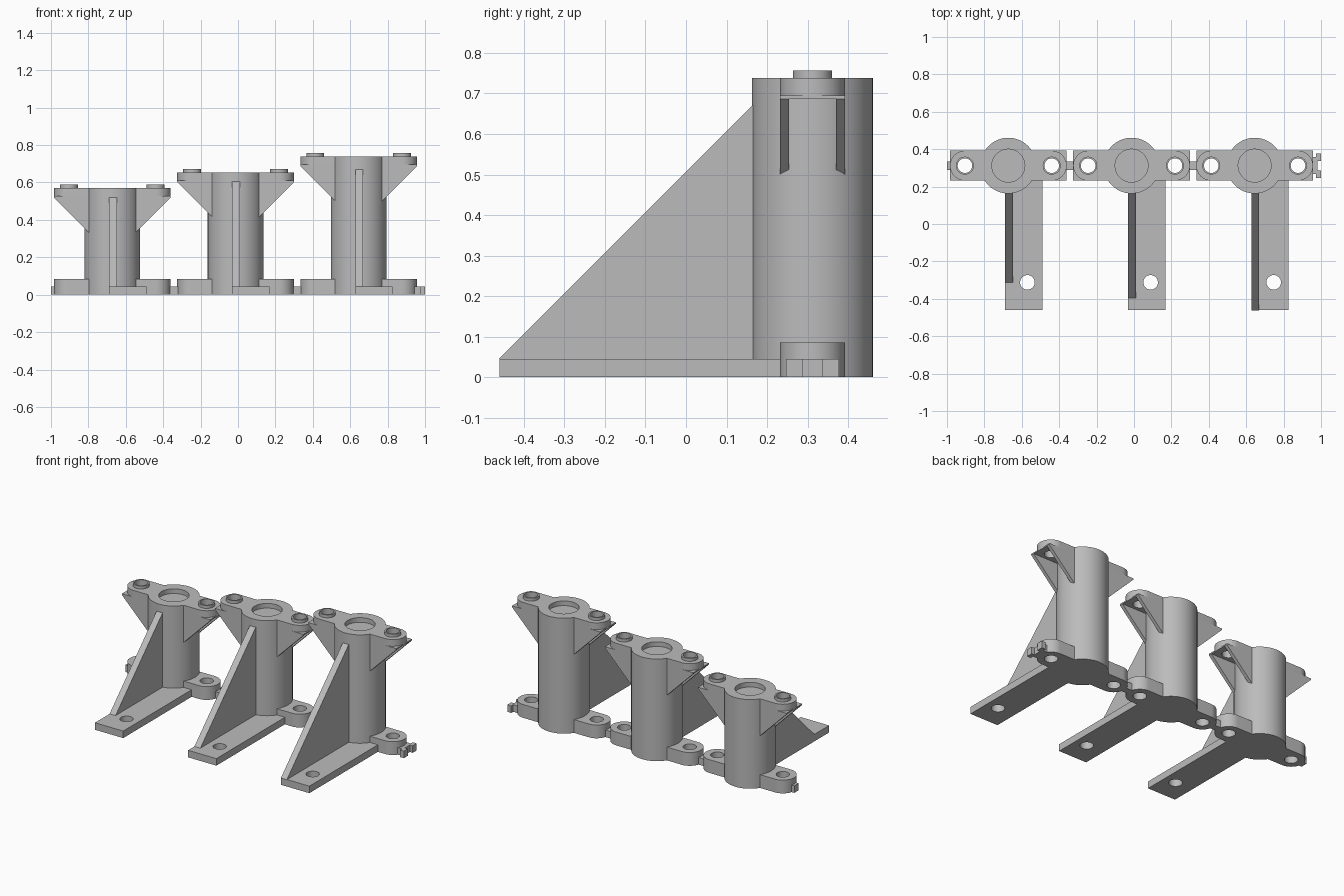
import bpy, bmesh, math
from mathutils import Matrix, Vector

cube = bpy.data.objects.get("Cube")
if cube:
    bpy.data.objects.remove(cube, do_unlink=True)

grey = bpy.data.materials.new("plain grey")
grey.use_nodes = True
COLOUR = (0.5, 0.5, 0.5, 1)
grey.diffuse_color = COLOUR
grey.node_tree.nodes["Principled BSDF"].inputs["Base Color"].default_value = COLOUR

COLUMN_Y = 0.312
COLUMN_R = 0.149
LUG_X, LUG_R, HOLE_R = 0.232, 0.08, 0.039
FOOT_TOP = 0.045
FRONT = -0.46


def finish(name, bm, matrix):
    bmesh.ops.remove_doubles(bm, verts=bm.verts, dist=1e-5)
    bm.transform(matrix)
    bmesh.ops.recalc_face_normals(bm, faces=bm.faces)
    mesh = bpy.data.meshes.new(name)
    bm.to_mesh(mesh)
    bm.free()
    mesh.materials.append(grey)
    obj = bpy.data.objects.new(name, mesh)
    bpy.context.collection.objects.link(obj)
    bpy.ops.object.select_all(action='DESELECT')
    obj.select_set(True)
    bpy.context.view_layer.objects.active = obj
    bpy.ops.object.shade_smooth_by_angle(angle=math.radians(30))
    return obj


def arc(cx, cy, r, start=0, end=360, n=40):
    steps = n if end - start == 360 else n + 1
    angles = [math.radians(start + (end - start) * i / n) for i in range(steps)]
    return [(cx + r * math.cos(a), cy + r * math.sin(a)) for a in angles]


def rect(x0, y0, x1, y1):
    return [(x0, y0), (x1, y0), (x1, y1), (x0, y1)]


def plate(name, outline, z0, z1, matrix, holes=()):
    """Flat outline with optional holes, extruded from z0 to z1."""
    bm = bmesh.new()
    for loop in (outline, *holes):
        verts = [bm.verts.new((x, y, z0)) for x, y in loop]
        for a, b in zip(verts, verts[1:] + verts[:1]):
            bm.edges.new((a, b))
    bmesh.ops.triangle_fill(bm, edges=bm.edges[:], use_beauty=True, normal=(0, 0, 1))
    out = bmesh.ops.extrude_face_region(bm, geom=bm.faces[:], use_keep_orig=True)
    moved = [g for g in out["geom"] if isinstance(g, bmesh.types.BMVert)]
    bmesh.ops.translate(bm, verts=moved, vec=(0, 0, z1 - z0))
    return finish(name, bm, matrix)


def lathe(name, profile, matrix):
    bm = bmesh.new()
    verts = [bm.verts.new((r, 0, z)) for r, z in profile]
    edges = [bm.edges.new(p) for p in zip(verts, verts[1:])]
    bmesh.ops.spin(bm, geom=verts + edges, axis=(0, 0, 1), cent=(0, 0, 0),
                   angle=math.tau, steps=72, use_duplicate=False)
    return finish(name, bm, matrix)


def build_stand(label, x, height, rib_top):
    place = Matrix.Translation((x, COLUMN_Y, 0))

    # Column with a shallow round seat in its top
    lathe(label + "_column", [(0, 0), (COLUMN_R, 0), (COLUMN_R, height),
                              (0.088, height), (0.088, height - 0.03),
                              (0, height - 0.03)], place)

    # Lugs on both sides, at the base and at the top
    flange = height - 0.043
    shelf = flange - 0.008
    lug = [(0.115, -LUG_R)] + arc(LUG_X, 0, LUG_R, -90, 90) + [(0.115, LUG_R)]
    hole = arc(LUG_X, 0, HOLE_R)
    tip = LUG_X + LUG_R
    for side, turn in (("left", 0), ("right", math.pi)):
        m = place @ Matrix.Rotation(turn, 4, 'Z')
        part = f"{label}_{side}_"
        plate(part + "base_lug", lug, 0, 0.085, m, [hole])
        plate(part + "top_lug", lug, flange, height, m, [hole])
        plate(part + "boss", arc(LUG_X, 0, 0.048), height, height + 0.019, m, [hole])
        plate(part + "shelf", rect(0.115, -LUG_R, tip, LUG_R), shelf, flange, m, [hole])
        # Pair of triangular gussets under the shelf
        upright = m @ Matrix.Rotation(math.pi / 2, 4, 'X')
        triangle = [(0.115, shelf), (tip, shelf), (0.115, shelf - tip + 0.115)]
        for end, y in (("front", LUG_R - 0.022), ("back", -LUG_R)):
            plate(part + end + "_gusset", triangle, y, y + 0.022, upright)

    # Foot plate with a screw hole
    front = FRONT - COLUMN_Y
    plate(label + "_foot", rect(-0.018, front, 0.182, 0), 0, FOOT_TOP, place,
          [arc(0.102, front + 0.148, HOLE_R)])

    # Sloping rib from the foot to the column, drawn in the y-z plane
    back = -0.12
    wall = -COLUMN_R
    start = wall - (rib_top - FOOT_TOP)
    side_on = Matrix(((0, 0, 1, 0), (1, 0, 0, 0), (0, 1, 0, 0), (0, 0, 0, 1)))
    plate(label + "_rib", [(start, FOOT_TOP), (back, FOOT_TOP), (back, rib_top),
                           (wall, rib_top)], -0.018, 0.024, place @ side_on)

    # Tongue that links to the neighbouring stand
    plate(label + "_link_tongue", rect(-0.328, -0.022, -0.3, 0.022), 0, FOOT_TOP, place)


stands = [("short", -0.672, 0.57, 0.52), ("middle", -0.013, 0.653, 0.604),
          ("tall", 0.645, 0.738, 0.67)]
for stand in stands:
    build_stand(*stand)

# Bridges between neighbouring stands
for name, x in (("short_bridge", -0.35), ("middle_bridge", 0.309)):
    plate(name, rect(-0.03, -0.022, 0.03, 0.022), 0, FOOT_TOP,
          Matrix.Translation((x, COLUMN_Y, 0)))

# Forked clip on the free end
clip = Matrix.Translation((0.645, COLUMN_Y, 0))
plate("clip_neck", rect(0.29, -0.045, 0.335, 0.045), 0, FOOT_TOP, clip)
for name, y in (("clip_front_prong", -0.065), ("clip_back_prong", 0.025)):
    plate(name, rect(0.328, y, 0.355, y + 0.04), 0, FOOT_TOP, clip)
